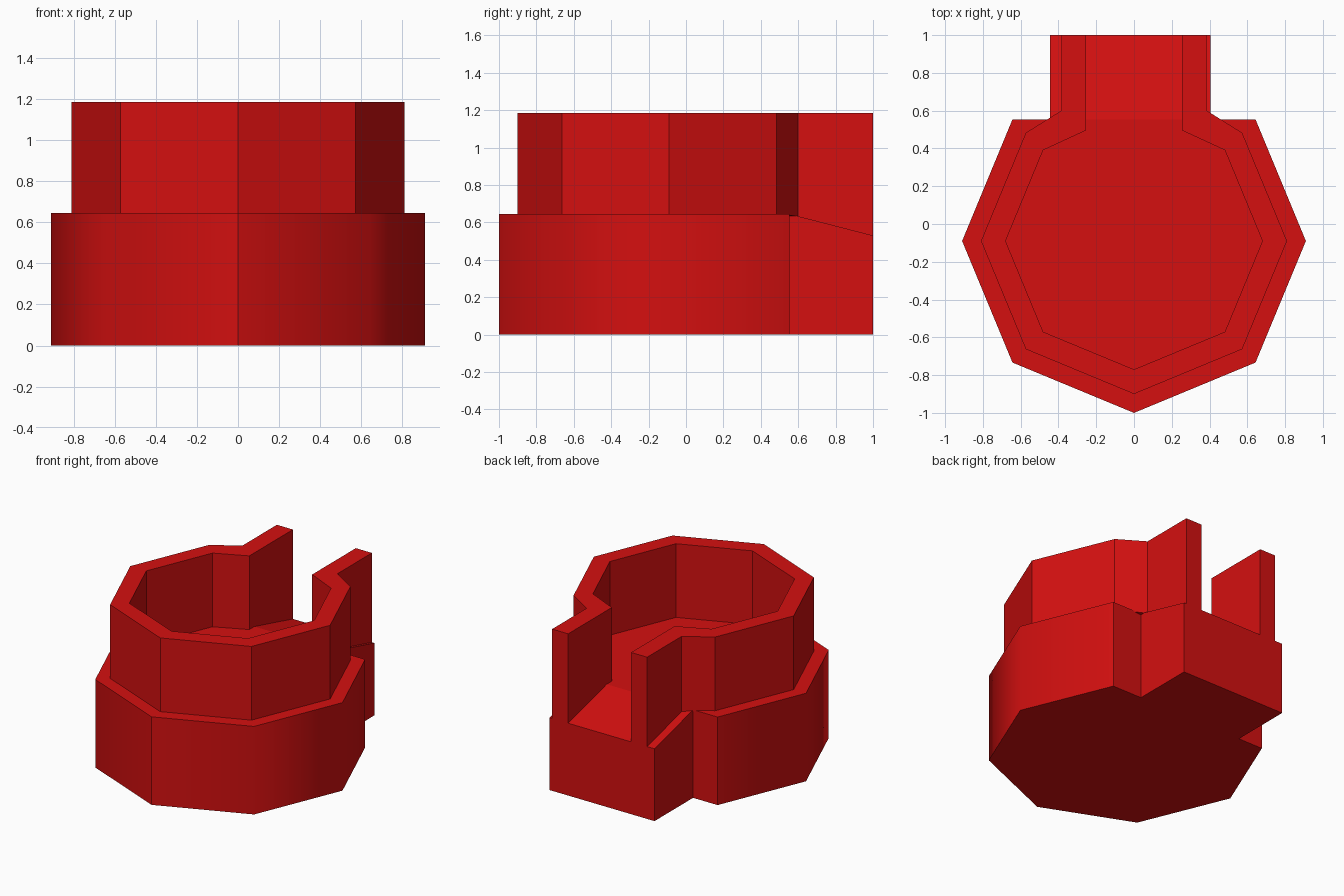
import bpy
import bmesh
from math import sin, cos, pi

CENTRE_Y = -0.09
LEDGE = 0.645      # top of the base
TOP = 1.185        # top of the wall
RAMP_END = 0.53    # low end of the ramp

cube = bpy.data.objects.get("Cube")
if cube:
    bpy.data.objects.remove(cube, do_unlink=True)

red = bpy.data.materials.new("red")
red.use_nodes = True
colour = (0.66, 0.005, 0.005, 1)
red.diffuse_color = colour
red.node_tree.nodes["Principled BSDF"].inputs["Base Color"].default_value = colour


def octagon_arc(radius):
    """Seven octagon corners from back left round the front to back right."""
    angles = [pi / 4 - i * pi / 4 for i in range(7)]
    return [(radius * cos(a), CENTRE_Y + radius * sin(a)) for a in angles]


def prism(outline, bottom, top):
    """Closed prism; bottom is a function of y."""
    bm = bmesh.new()
    low = [bm.verts.new((x, y, bottom(y))) for x, y in outline]
    high = [bm.verts.new((x, y, top)) for x, y in outline]
    bm.faces.new(low)
    bm.faces.new(high)
    for i in range(len(outline)):
        j = (i + 1) % len(outline)
        bm.faces.new((low[i], low[j], high[j], high[i]))
    bmesh.ops.recalc_face_normals(bm, faces=bm.faces)
    return bm


def finish(bm, name):
    bmesh.ops.recalc_face_normals(bm, faces=bm.faces)
    mesh = bpy.data.meshes.new(name)
    bm.to_mesh(mesh)
    bm.free()
    mesh.materials.append(red)
    obj = bpy.data.objects.new(name, mesh)
    bpy.context.collection.objects.link(obj)
    return obj


# Base: octagon with a squared back, extruded into a sloping ramp block
corners = octagon_arc(0.91)
back_y = corners[0][1]
base = prism(corners + [(-0.445, back_y), (0.405, back_y)], lambda y: 0, LEDGE)
base.faces.ensure_lookup_table()
back = min((f for f in base.faces if f.normal.y > 0.99),
           key=lambda f: abs(f.calc_center_median().x))
block = bmesh.ops.extrude_discrete_faces(base, faces=[back])["faces"][0]
for v in block.verts:
    v.co.y = 1
    if v.co.z > 0.1:
        v.co.z = RAMP_END

# Side corners of the base are softly shaded, all others stay sharp
for f in base.faces:
    f.smooth = abs(f.normal.z) < 0.1 and f.calc_center_median().y < 0.5
for e in base.edges:
    a, b = (v.co for v in e.verts)
    upright = abs(a.z - b.z) > 0.5 and abs(a.x) > 0.6 and a.y < 0.5
    e.smooth = upright
finish(base, "base_with_ramp")


# Wall: octagonal ring opening into two parallel arms at the back
def with_arms(radius, arm_x, bend_y):
    return ([(arm_x, 1), (arm_x, bend_y)] + octagon_arc(radius)
            + [(-arm_x, bend_y), (-arm_x, 1)])


def wall_bottom(y):
    slope = max(0, (y - back_y) / (1 - back_y))
    return LEDGE + (RAMP_END - LEDGE) * slope


outer = with_arms(0.81, 0.385, 0.6)
inner = with_arms(0.68, 0.255, 0.495)
finish(prism(outer + inner[::-1], wall_bottom, TOP), "wall_with_arms")
